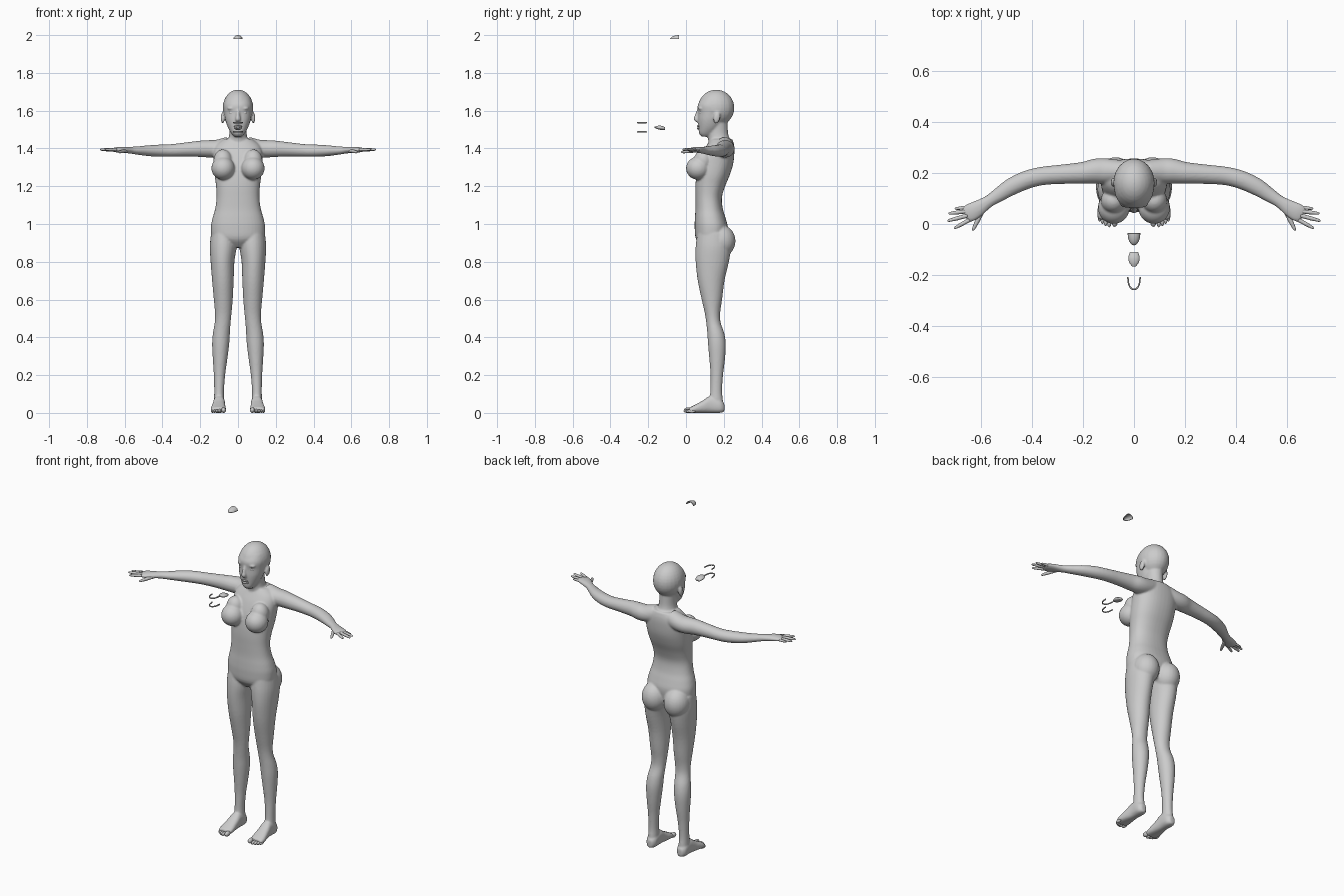
import bpy, bmesh, math
from mathutils import Vector, Matrix

X, Y, Z = Vector((1, 0, 0)), Vector((0, 1, 0)), Vector((0, 0, 1))


def spline(rows, steps=4):
    """Catmull-Rom through rows of numbers."""
    out = []
    for i in range(len(rows) - 1):
        p = [rows[max(0, min(len(rows) - 1, i + k))] for k in (-1, 0, 1, 2)]
        for s in range(steps):
            t = s / steps
            out.append([0.5 * (2 * b + (c - a) * t + (2 * a - 5 * b + 4 * c - d) * t * t
                               + (3 * b - a - 3 * c + d) * t ** 3) for a, b, c, d in zip(*p)])
    return out + [list(rows[-1])]


def loft(bm, rows, hint, axis=None, n=2.0, sides=28, flip=1):
    """Rows are x, y, z, radius along hint, radius across it."""
    rows = spline(rows)
    rings = []
    for i, (x, y, z, ru, rv) in enumerate(rows):
        t = axis or (Vector(rows[min(i + 1, len(rows) - 1)][:3]) - Vector(rows[max(i - 1, 0)][:3])).normalized()
        v = t.cross(hint).normalized()
        u = v.cross(t)
        ring = []
        for k in range(sides):
            a = math.tau * k / sides
            c, s = math.cos(a), math.sin(a)
            p = Vector((x, y, z)) + u * math.copysign(abs(c) ** (2 / n), c) * ru \
                + v * math.copysign(abs(s) ** (2 / n), s) * rv
            ring.append(bm.verts.new((p.x * flip, p.y, p.z)))
        rings.append(ring)
    for a, b in zip(rings, rings[1:]):
        for k in range(sides):
            j = (k + 1) % sides
            bm.faces.new((a[k], a[j], b[j], b[k]))
    bm.faces.new(rings[0])
    bm.faces.new(rings[-1])


def ball(bm, c, r, tilt=0.0, flip=1):
    m = Matrix.Translation((c[0] * flip, c[1], c[2])) @ Matrix.Rotation(tilt, 4, 'X') @ Matrix.Diagonal((*r, 1))
    bmesh.ops.create_uvsphere(bm, u_segments=24, v_segments=16, radius=1, matrix=m)


def finish(bm, name):
    bmesh.ops.recalc_face_normals(bm, faces=bm.faces[:])
    me = bpy.data.meshes.new(name)
    bm.to_mesh(me)
    bm.free()
    for p in me.polygons:
        p.use_smooth = True
    ob = bpy.data.objects.new(name, me)
    bpy.context.collection.objects.link(ob)
    return ob


def profile(rows):
    """z, front y, back y, half width -> loft rows."""
    return [(0, (f + b) / 2, z, w, (b - f) / 2) for z, f, b, w in rows]


body = bmesh.new()

# torso
loft(body, profile([(.875, .09, .20, .05), (.92, .053, .215, .13), (.98, .046, .222, .143),
                    (1.03, .047, .21, .135), (1.08, .05, .195, .121), (1.14, .05, .19, .113),
                    (1.20, .05, .207, .116), (1.26, .055, .232, .124), (1.32, .067, .25, .128),
                    (1.38, .09, .256, .13), (1.42, .112, .254, .115), (1.45, .13, .245, .075)]),
     X, Z, n=2.3, sides=40)
# neck
loft(body, [(0, .185, 1.40, .075, .06), (0, .176, 1.44, .055, .058),
            (0, .168, 1.48, .046, .055), (0, .165, 1.54, .047, .055)], X, Z)
# cranium and face
ball(body, (0, .16, 1.615), (.081, .096, .096))
loft(body, profile([(1.462, .085, .125, .018), (1.478, .07, .15, .034), (1.51, .066, .18, .053),
                    (1.55, .063, .20, .067), (1.59, .064, .22, .074), (1.63, .062, .23, .077),
                    (1.67, .085, .22, .065)]), X, Z, n=2.2)
loft(body, [(0, .066, 1.605, .008, .008), (0, .058, 1.575, .010, .012),
            (0, .054, 1.553, .014, .013), (0, .062, 1.54, .010, .008)], X, Z)

for s in (1, -1):
    # chest, seat and brow fullness
    ball(body, (.079, .064, 1.295), (.062, .064, .061), flip=s)
    ball(body, (.08, .092, 1.335), (.05, .05, .06), flip=s)
    ball(body, (.072, .185, .91), (.072, .077, .085), flip=s)
    ball(body, (.033, .076, 1.612), (.024, .012, .007), flip=s)
    # ears
    ball(body, (.081, .163, 1.562), (.010, .018, .031), tilt=-.2, flip=s)
    # leg
    loft(body, [(.075, .145, .95, .068, .085), (.078, .145, .88, .071, .094), (.082, .139, .80, .063, .088),
                (.080, .133, .70, .057, .071), (.078, .137, .60, .050, .054), (.078, .14, .53, .044, .041),
                (.081, .145, .48, .042, .038), (.088, .158, .42, .045, .045), (.092, .164, .36, .045, .047),
                (.095, .165, .28, .038, .041), (.098, .163, .20, .030, .033), (.10, .16, .12, .026, .031),
                (.10, .16, .07, .027, .035), (.10, .165, .02, .028, .035)], X, Z, flip=s)
    # foot
    loft(body, [(.10, .203, .028, .016, .022), (.10, .18, .036, .03, .036), (.10, .13, .045, .031, .045),
                (.102, .09, .033, .035, .033), (.104, .05, .022, .04, .022), (.104, .018, .014, .038, .014)],
         X, -Y, n=2.5, flip=s)
    # shoulder, arm and palm
    loft(body, [(.05, .205, 1.412, .05, .045), (.11, .207, 1.40, .046, .05), (.15, .207, 1.398, .046, .049),
                (.20, .20, 1.398, .043, .043), (.28, .195, 1.394, .037, .038), (.36, .188, 1.389, .033, .036),
                (.42, .173, 1.388, .032, .036), (.48, .146, 1.388, .028, .034), (.53, .114, 1.389, .022, .028),
                (.57, .088, 1.391, .018, .024), (.61, .062, 1.393, .016, .032), (.64, .045, 1.393, .014, .036),
                (.662, .034, 1.392, .009, .030)], Z, flip=s)

skin = finish(body, "body")
mod = skin.modifiers.new("merge", 'REMESH')
mod.mode = 'VOXEL'
mod.voxel_size = .0055
mod.use_smooth_shade = True
mod = skin.modifiers.new("soften", 'SMOOTH')
mod.factor = .5
mod.iterations = 4

# fingers and thumb: base, tip, radius
digits = bmesh.new()
for s in (1, -1):
    for a, b, r in (((.645, .066, 1.392), (.702, .060, 1.389), .0068),
                    ((.652, .050, 1.394), (.727, .041, 1.392), .0076),
                    ((.652, .033, 1.395), (.731, .012, 1.394), .0078),
                    ((.645, .016, 1.394), (.704, -.017, 1.394), .0076),
                    ((.592, .055, 1.388), (.632, -.026, 1.380), .0088)):
        a, b = Vector(a), Vector(b)
        rows = [(*a.lerp(b, t), r * k, r * k) for t, k in
                ((0, 1.1), (.35, 1), (.5, 1.02), (.75, .85), (.93, .65), (1, .2))]
        loft(digits, rows, Z, sides=12, flip=s)
finish(digits, "fingers")

# toes, big to little
toes = bmesh.new()
for s in (1, -1):
    for x, y, r in ((.076, .010, .0145), (.097, .008, .010), (.111, .013, .0095),
                    (.124, .021, .009), (.135, .031, .0085)):
        ball(toes, (x, y, r), (r * .85, .021, r), flip=s)
finish(toes, "toes")

# eyes
eyes = bmesh.new()
for s in (1, -1):
    ball(eyes, (.033, .085, 1.588), (.016, .015, .012), flip=s)
finish(eyes, "eyes")

# lips
lips = bmesh.new()
for z in (1.506, 1.519):
    loft(lips, [(-.024, .076, 1.513, .001, .002), (-.012, .067, z, .004, .006), (0, .064, z, .005, .007),
                (.012, .067, z, .004, .006), (.024, .076, 1.513, .001, .002)], Z, sides=12)
finish(lips, "lips")

# loose teeth rows in front of the face
for name, z in (("upper_teeth", 1.537), ("lower_teeth", 1.488)):
    bm = bmesh.new()
    arch = [(.023 * math.cos(a), -.212 - .044 * math.sin(a) ** .8, z, .004, .0032)
            for a in (math.pi * k / 12 for k in range(1, 12))]
    arch = [(.024, -.208, z, .004, .0032)] + arch + [(-.024, -.208, z, .004, .0032)]
    loft(bm, arch, Z, sides=10)
    finish(bm, name)

# loose tongue
bm = bmesh.new()
loft(bm, [(0, -.110, 1.505, .016, .007), (0, -.13, 1.509, .022, .011),
          (0, -.15, 1.511, .019, .009), (0, -.166, 1.512, .007, .003)], X, -Y, sides=20)
finish(bm, "tongue")

# loose palate shell above the head
bm = bmesh.new()
ball(bm, (0, -.037, 1.978), (.025, .047, .022))
for co, no in (((0, 0, 1.979), -Z), ((0, -.036, 0), Y)):
    bmesh.ops.bisect_plane(bm, geom=bm.verts[:] + bm.edges[:] + bm.faces[:], plane_co=co,
                           plane_no=no, clear_outer=True)
palate = finish(bm, "palate")
mod = palate.modifiers.new("thickness", 'SOLIDIFY')
mod.thickness = .004
